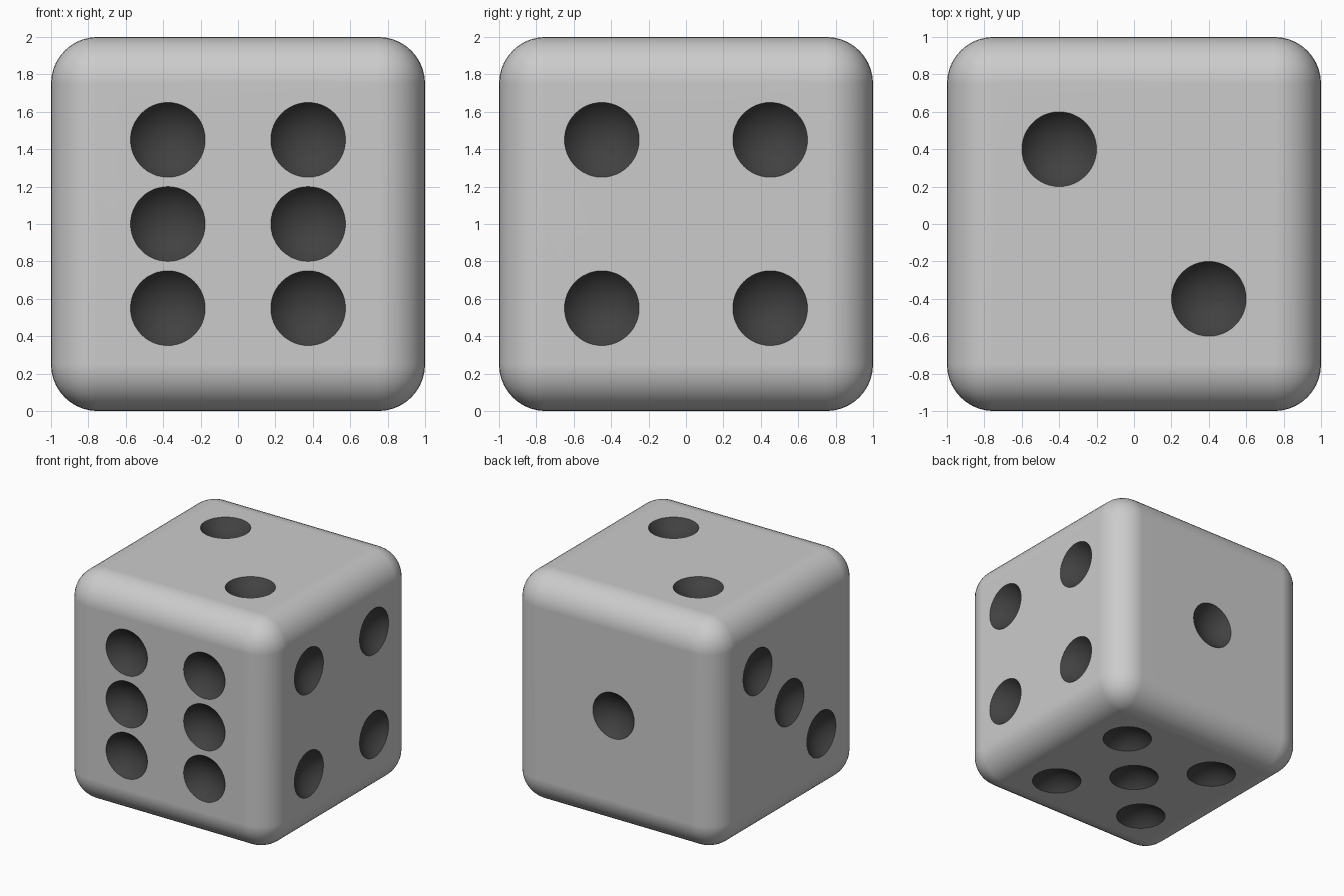
import bpy, bmesh
from mathutils import Vector, Matrix

if "Cube" in bpy.data.objects:
    bpy.data.objects.remove(bpy.data.objects["Cube"])

PIP_R, PIP_DEPTH = 0.2, 0.1
# Sphere whose shallow cap has the pip's rim radius and depth
BALL_R = (PIP_R ** 2 + PIP_DEPTH ** 2) / (2 * PIP_DEPTH)
C = Vector((0, 0, 1))

dark = bpy.data.materials.new("pip_dark")
dark.diffuse_color = (0.053, 0.053, 0.053, 1)
dark.use_nodes = True
dark.node_tree.nodes["Principled BSDF"].inputs["Base Color"].default_value = dark.diffuse_color


def make_object(name, bm):
    mesh = bpy.data.meshes.new(name)
    bm.to_mesh(mesh)
    bm.free()
    mesh.materials.append(None)   # slot 0: plain grey body
    mesh.materials.append(dark)   # slot 1: pips
    obj = bpy.data.objects.new(name, mesh)
    bpy.context.collection.objects.link(obj)
    return obj


# Rounded cube body
bm = bmesh.new()
bmesh.ops.create_cube(bm, size=2, matrix=Matrix.Translation(C))
bmesh.ops.bevel(bm, geom=bm.edges[:], offset=0.25, segments=10,
                profile=0.5, affect='EDGES', clamp_overlap=True)
die = make_object("die_body", bm)

# Pip centres per face: normal, then offsets from the face centre
a, b, t = 0.45, 0.375, 0.44
faces = [
    ((0, -1, 0), [(x, 0, z) for x in (-b, b) for z in (-a, 0, a)]),                   # six, front
    ((1, 0, 0), [(0, y, z) for y in (-a, a) for z in (-a, a)]),                       # four, right
    ((0, 0, 1), [(-0.4, 0.4, 0), (0.4, -0.4, 0)]),                                    # two, top
    ((0, 1, 0), [(0, 0, 0)]),                                                         # one, back
    ((-1, 0, 0), [(0, s, s) for s in (-t, 0, t)]),                                    # three, left
    ((0, 0, -1), [(0, 0, 0)] + [(x, y, 0) for x in (-a, a) for y in (-a, a)]),        # five, bottom
]


# Carve each face's pips with spheres floating just outside it
bpy.context.view_layer.objects.active = die
die.select_set(True)
for normal, offsets in faces:
    n = Vector(normal)
    rot = n.to_track_quat('Z', 'Y').to_matrix().to_4x4()
    for off in offsets:
        bm = bmesh.new()
        centre = C + n * (1 + BALL_R - PIP_DEPTH) + Vector(off)
        bmesh.ops.create_uvsphere(bm, u_segments=48, v_segments=40, radius=BALL_R,
                                  matrix=Matrix.Translation(centre) @ rot)
        for f in bm.faces:
            f.material_index = 1
        cutter = make_object("pip_cutter", bm)
        cutter.hide_render = True
        cut = die.modifiers.new("pip", 'BOOLEAN')
        cut.operation = 'DIFFERENCE'
        cut.solver = 'EXACT'
        cut.object = cutter
        bpy.ops.object.modifier_apply(modifier=cut.name)
        bpy.data.objects.remove(cutter)

# Smooth shading with crisp pip rims and flat faces
bpy.ops.object.shade_smooth_by_angle(angle=0.6)
wn = die.modifiers.new("normals", 'WEIGHTED_NORMAL')
wn.keep_sharp = True
